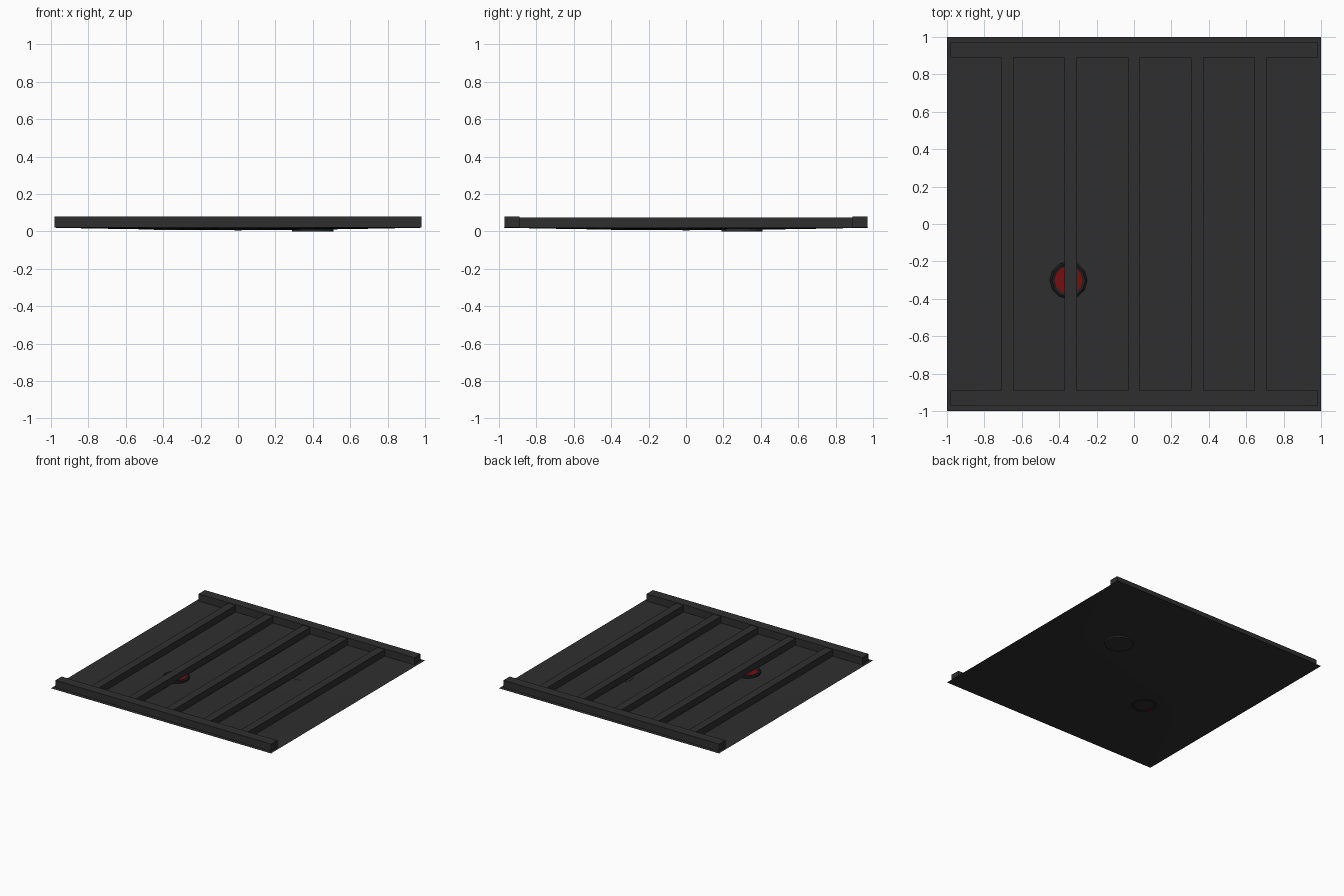
import bpy, bmesh, math

cube = bpy.data.objects.get("Cube")
if cube:
    bpy.data.objects.remove(cube, do_unlink=True)


def material(name, rgb):
    m = bpy.data.materials.new(name)
    m.use_nodes = True
    m.diffuse_color = (*rgb, 1)
    m.node_tree.nodes["Principled BSDF"].inputs["Base Color"].default_value = (*rgb, 1)
    return m


charcoal = material("charcoal", (0.028, 0.028, 0.028))
black = material("black", (0.014, 0.014, 0.014))
red = material("dark red", (0.19, 0.004, 0.005))


def finish(name, bm, mat, smooth=False):
    mesh = bpy.data.meshes.new(name)
    bm.to_mesh(mesh)
    bm.free()
    mesh.materials.append(mat)
    for p in mesh.polygons:
        p.use_smooth = smooth
    ob = bpy.data.objects.new(name, mesh)
    bpy.context.collection.objects.link(ob)
    return ob


def box(name, x0, x1, y0, y1, z0, z1):
    bm = bmesh.new()
    bmesh.ops.create_cube(bm, size=1)
    for v in bm.verts:
        v.co.x = x0 + (v.co.x + 0.5) * (x1 - x0)
        v.co.y = y0 + (v.co.y + 0.5) * (y1 - y0)
        v.co.z = z0 + (v.co.z + 0.5) * (z1 - z0)
    return finish(name, bm, charcoal)


def disc(name, x, y, z, r, depth, sides, mat):
    bm = bmesh.new()
    bmesh.ops.create_cone(bm, cap_ends=True, segments=sides,
                          radius1=r, radius2=r, depth=depth)
    bmesh.ops.translate(bm, verts=bm.verts, vec=(x, y, z))
    return finish(name, bm, mat)


def sag(x, y):
    # thin sheet hangs slightly towards its middle
    return 0.02 - 0.014 * (1 - abs(x) ** 1.5) * (1 - abs(y) ** 1.5)


# Sagging sheet
bm = bmesh.new()
bmesh.ops.create_grid(bm, x_segments=20, y_segments=20, size=1)
for v in bm.verts:
    v.co.z = sag(v.co.x, v.co.y)
finish("sheet", bm, charcoal, True)

# Rails along the front and back edges
box("front_rail", -0.98, 0.98, -0.97, -0.89, 0.02, 0.08)
box("back_rail", -0.98, 0.98, 0.89, 0.97, 0.02, 0.08)

# Slats between the rails
for i in range(5):
    x = (i - 2) * 0.339
    box(f"slat_{i + 1}", x - 0.033, x + 0.033, -0.89, 0.89, 0.02, 0.075)

# Round collar with a red button inside
cx, cy = -0.35, -0.3
bm = bmesh.new()
section = [(0.075, 0.008), (0.1, 0.008), (0.1, 0.025), (0.09, 0.032), (0.075, 0.025)]
sides = 12
loops = []
for i in range(sides):
    a = math.tau * i / sides
    loops.append([bm.verts.new((cx + r * math.cos(a), cy + r * math.sin(a), z))
                  for r, z in section])
for i in range(sides):
    p, q = loops[i], loops[(i + 1) % sides]
    for j in range(len(section)):
        k = (j + 1) % len(section)
        bm.faces.new((p[j], q[j], q[k], p[k]))
bmesh.ops.recalc_face_normals(bm, faces=bm.faces)
finish("collar", bm, black)
disc("button", cx, cy, 0.018, 0.076, 0.012, sides, red)
disc("button_stud", cx - 0.07, cy - 0.03, 0.012, 0.02, 0.008, 8, red)

# Shallow round plate under the sheet
disc("underside_plate", 0.4, 0.3, 0.006, 0.11, 0.012, 16, charcoal)
